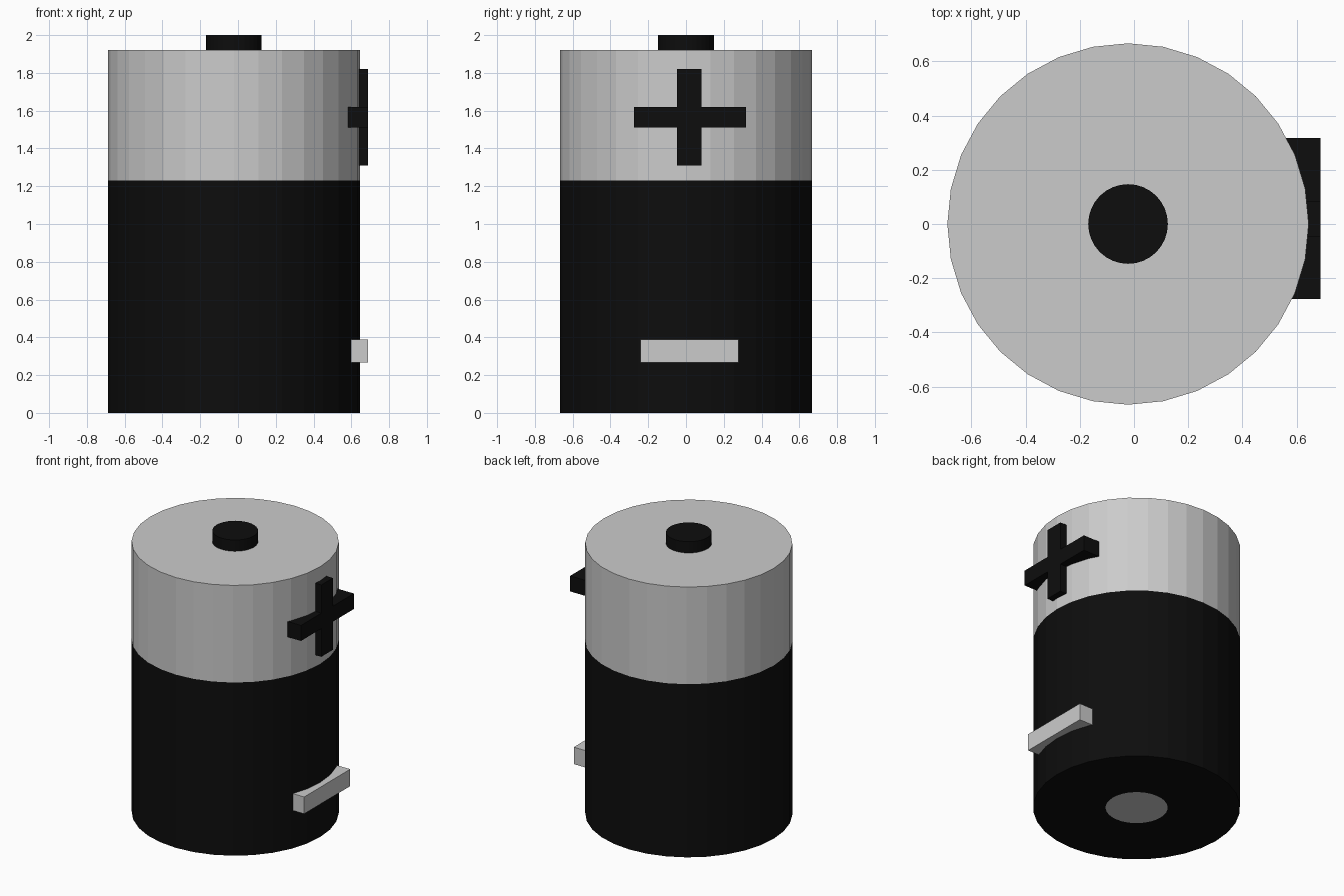
import bpy, bmesh, math

if "Cube" in bpy.data.objects:
    bpy.data.objects.remove(bpy.data.objects["Cube"])

SIDES = 32
AXIS_X = -0.022
R = 0.667

black = bpy.data.materials.new("black")
black.diffuse_color = (0.004, 0.004, 0.004, 1)
black.use_nodes = True
black.node_tree.nodes["Principled BSDF"].inputs["Base Color"].default_value = black.diffuse_color


def finish(bm, name, mat):
    bmesh.ops.recalc_face_normals(bm, faces=bm.faces)
    mesh = bpy.data.meshes.new(name)
    bm.to_mesh(mesh)
    bm.free()
    obj = bpy.data.objects.new(name, mesh)
    bpy.context.collection.objects.link(obj)
    if mat:
        mesh.materials.append(mat)
    return obj


def lathe(name, profile, mat=None, cap_end=False):
    """Revolve (radius, z) points about the battery axis."""
    bm = bmesh.new()
    rings = []
    for r, z in profile:
        angles = [2 * math.pi * i / SIDES for i in range(SIDES)]
        rings.append([bm.verts.new((AXIS_X + r * math.cos(a), r * math.sin(a), z))
                      for a in angles])
    for a, b in zip(rings, rings[1:]):
        for i in range(SIDES):
            j = (i + 1) % SIDES
            bm.faces.new((a[i], a[j], b[j], b[i]))
    if cap_end:
        bm.faces.new(rings[-1])
    return finish(bm, name, mat)


def extrude_outline(name, outline, x0, x1, mat=None):
    """Extrude a (y, z) outline along x."""
    bm = bmesh.new()
    face = bm.faces.new([bm.verts.new((x0, y, z)) for y, z in outline])
    out = bmesh.ops.extrude_face_region(bm, geom=[face])
    for v in out["geom"]:
        if isinstance(v, bmesh.types.BMVert):
            v.co.x = x1
    # keep the back face so the solid is closed
    if not face.is_valid or all(len(e.link_faces) == 1 for e in face.edges):
        bmesh.ops.holes_fill(bm, edges=bm.edges)
    return finish(bm, name, mat)


# Casing: black lower sleeve, grey upper band, top terminal
lathe("lower_sleeve", [(0.2, 0), (R, 0), (R, 1.23)], black)
upper = lathe("upper_band", [(R, 1.23), (R, 1.92)], cap_end=True)
lathe("positive_terminal", [(0.147, 1.92), (0.147, 2.0)], black, cap_end=True)

# Flat contact flush with the base
contact = lathe("negative_contact", [(0.2, 0)], cap_end=True)
contact.data.flip_normals() if contact.data.polygons[0].normal.z > 0 else None

# Raised polarity marks on the +x side
Y0, Y1, Y2, Y3 = -0.276, -0.047, 0.083, 0.318
Z0, Z1, Z2, Z3 = 1.31, 1.51, 1.62, 1.82
extrude_outline("plus_mark", [
    (Y1, Z0), (Y2, Z0), (Y2, Z1), (Y3, Z1), (Y3, Z2), (Y2, Z2),
    (Y2, Z3), (Y1, Z3), (Y1, Z2), (Y0, Z2), (Y0, Z1), (Y1, Z1)],
    0.54, 0.688, black)
extrude_outline("minus_mark", [
    (-0.24, 0.268), (0.277, 0.268), (0.277, 0.388), (-0.24, 0.388)],
    0.54, 0.688)
